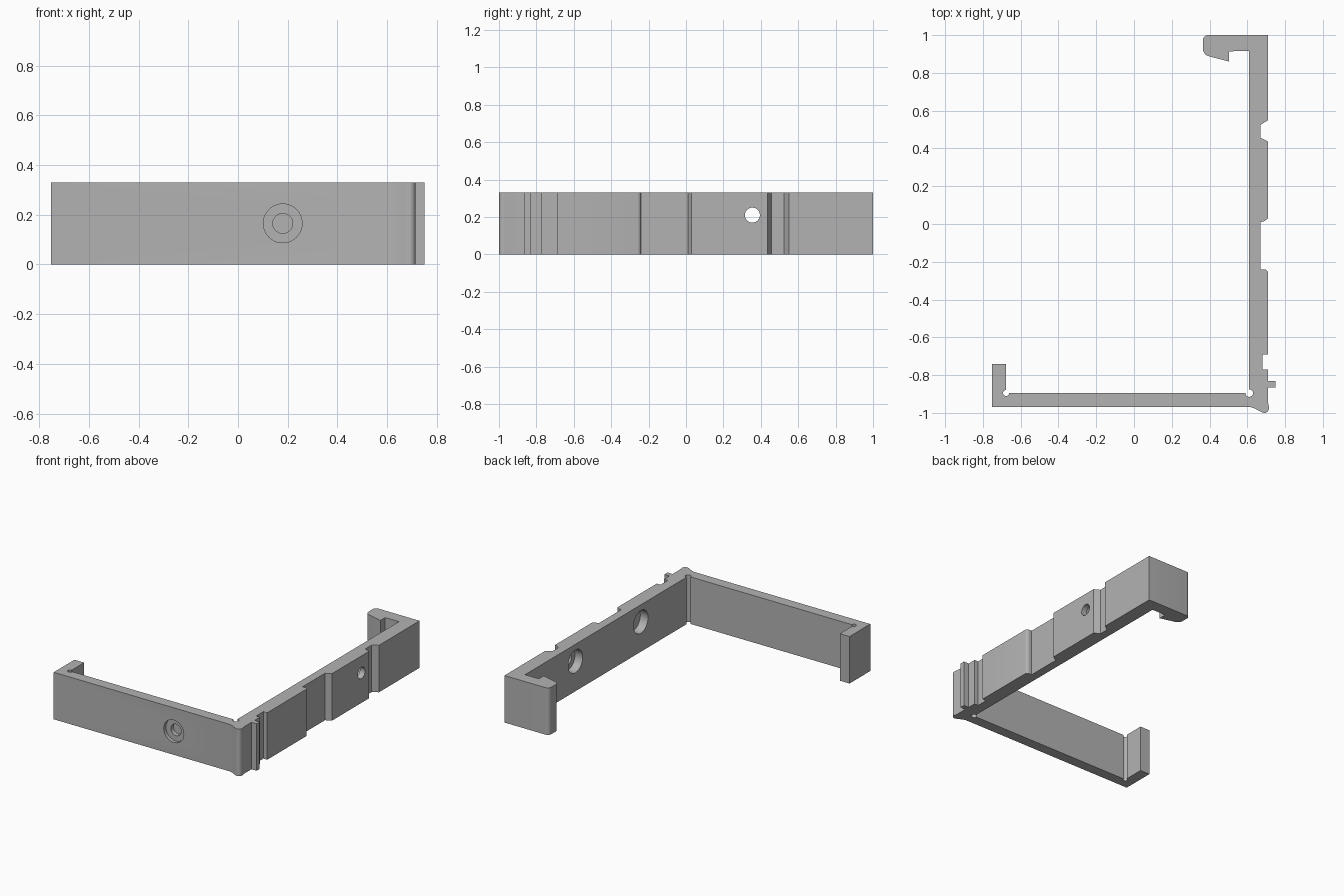
import bpy, bmesh
from math import radians, cos, sin
from mathutils import Matrix, Vector

cube = bpy.data.objects.get("Cube")
if cube:
    bpy.data.objects.remove(cube, do_unlink=True)

HEIGHT = 0.33
WALL_IN, WALL_OUT, RECESS = 0.61, 0.71, 0.67
PLATE_IN, PLATE_OUT = -0.895, -0.97
END, LIP = -0.752, -0.677

grey = bpy.data.materials.new("plain grey")
grey.use_nodes = True
grey.diffuse_color = (0.45, 0.45, 0.45, 1)
grey.node_tree.nodes["Principled BSDF"].inputs["Base Color"].default_value = grey.diffuse_color


def make_object(name, bm):
    bmesh.ops.recalc_face_normals(bm, faces=bm.faces[:])
    mesh = bpy.data.meshes.new(name)
    bm.to_mesh(mesh)
    bm.free()
    obj = bpy.data.objects.new(name, mesh)
    bpy.context.collection.objects.link(obj)
    mesh.materials.append(grey)
    return obj


def arc(cx, cy, r, start, end, steps=6):
    angles = [radians(start + (end - start) * i / steps) for i in range(steps + 1)]
    return [(cx + r * cos(a), cy + r * sin(a)) for a in angles]


def cut_cylinder(target, start, end, radius):
    """Drill a round hole between two points."""
    start, end = Vector(start), Vector(end)
    axis = end - start
    bm = bmesh.new()
    place = Matrix.Translation((start + end) / 2) @ axis.to_track_quat('Z', 'Y').to_matrix().to_4x4()
    bmesh.ops.create_cone(bm, cap_ends=True, segments=40, radius1=radius, radius2=radius,
                          depth=axis.length, matrix=place)
    cutter = make_object("hole_cutter", bm)
    cutter.hide_render = True
    mod = target.modifiers.new("hole", 'BOOLEAN')
    mod.operation, mod.solver, mod.object = 'DIFFERENCE', 'EXACT', cutter
    bpy.context.view_layer.objects.active = target
    bpy.ops.object.modifier_apply(modifier=mod.name)
    bpy.data.objects.remove(cutter, do_unlink=True)


# Plan outline, counter-clockwise from the free end of the front plate
front_plate = [(END, PLATE_OUT), (0.62, PLATE_OUT)]
corner_bead = [(0.64, -0.977), (0.67, -0.993)] + arc(0.69, -0.975, 0.025, -100, 10) + [(WALL_OUT, -0.945)]
tab = [(WALL_OUT, -0.865), (0.75, -0.865), (0.75, -0.83), (WALL_OUT, -0.83)]
small_slot = [(WALL_OUT, -0.77), (0.68, -0.77), (0.68, -0.69), (WALL_OUT, -0.69)]
wide_recess = arc(0.69, -0.26, 0.02, 0, 90, 4) + [(RECESS, -0.24), (RECESS, 0.01), (0.69, 0.015), (WALL_OUT, 0.03)]
notch = [(WALL_OUT, 0.437), (RECESS, 0.457), (RECESS, 0.525), (WALL_OUT, 0.55)]
hook = ([(WALL_OUT, 1.0)] + arc(0.392, 0.973, 0.027, 90, 180)
        + arc(0.405, 0.927, 0.04, 180, 250)
        + [(0.503, 0.86), (0.503, 0.912), (0.53, 0.915), (WALL_IN, 0.915)])
inner_side = [(WALL_IN, PLATE_IN), (LIP, PLATE_IN), (LIP, -0.74), (END, -0.74)]
outline = front_plate + corner_bead + tab + small_slot + wide_recess + notch + hook + inner_side

# Extruded clip bracket
bm = bmesh.new()
base = bm.faces.new([bm.verts.new((x, y, 0)) for x, y in outline])
raised = bmesh.ops.extrude_face_region(bm, geom=[base])["geom"]
bmesh.ops.translate(bm, vec=(0, 0, HEIGHT), verts=[v for v in raised if isinstance(v, bmesh.types.BMVert)])
bracket = make_object("clip_bracket", bm)

# Relief grooves in the two inside corners
for x, r in ((WALL_IN, 0.02), (LIP, 0.016)):
    cut_cylinder(bracket, (x, PLATE_IN, -0.1), (x, PLATE_IN, HEIGHT + 0.1), r)

# Stepped blind hole in the front plate
for depth, r in ((0.025, 0.078), (0.055, 0.04)):
    cut_cylinder(bracket, (0.18, -1.1, 0.165), (0.18, PLATE_OUT + depth, 0.165), r)

# Wide pockets on the inside of the side wall, the rear one drilled through
for y in (-0.37, 0.355):
    cut_cylinder(bracket, (0.5, y, 0.21), (0.67, y, 0.21), 0.08)
cut_cylinder(bracket, (0.5, 0.355, 0.21), (0.85, 0.355, 0.21), 0.04)

# Smooth round surfaces, sharp corners
bpy.ops.object.select_all(action='DESELECT')
bracket.select_set(True)
bpy.context.view_layer.objects.active = bracket
bpy.ops.object.shade_smooth_by_angle(angle=radians(25))
